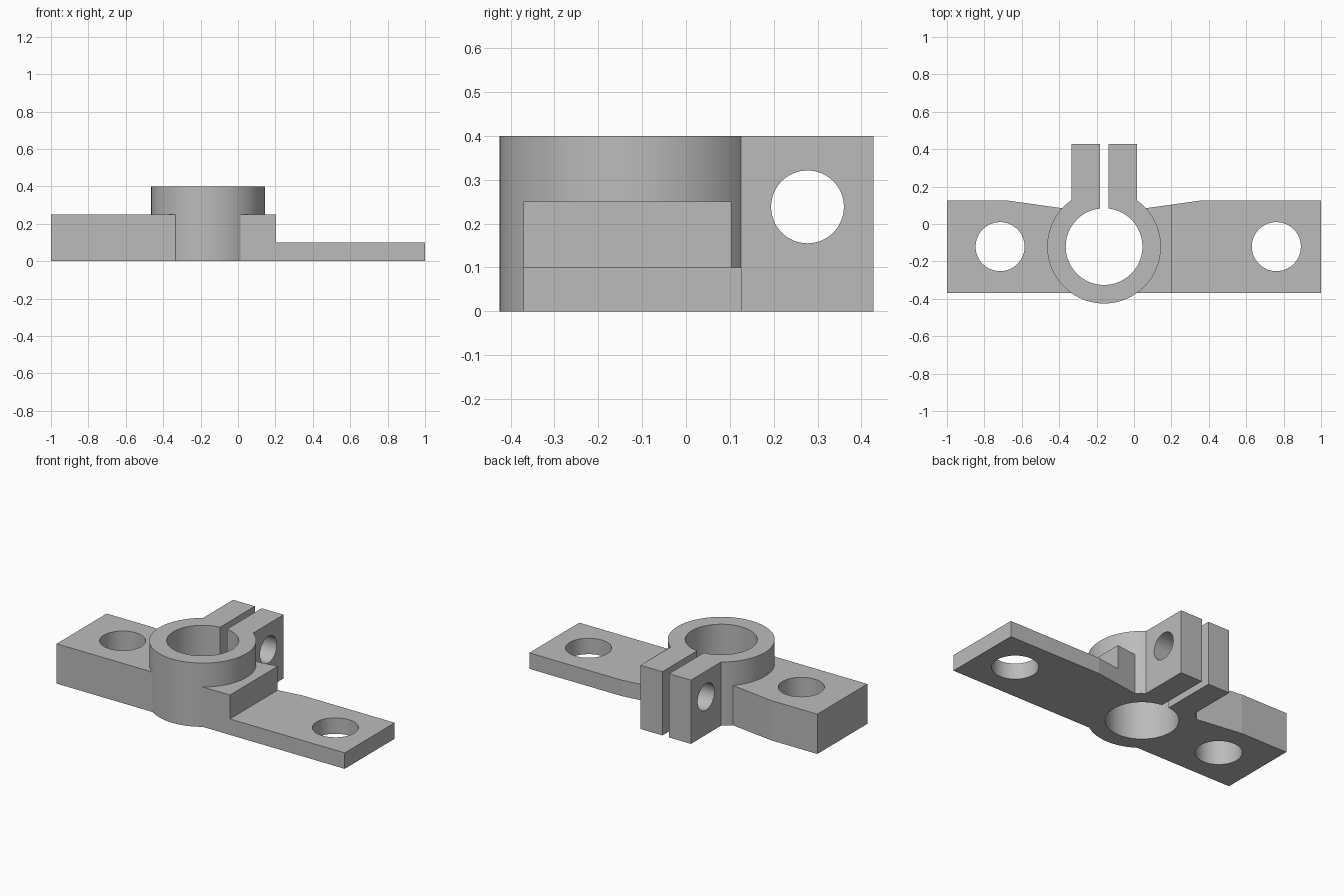
import bpy
import bmesh
import math
from mathutils import Matrix

default = bpy.data.objects.get("Cube")
if default:
    bpy.data.objects.remove(default, do_unlink=True)

metal = bpy.data.materials.new("grey metal")
metal.use_nodes = True
GREY = (0.5, 0.5, 0.5, 1)
metal.diffuse_color = GREY
metal.node_tree.nodes["Principled BSDF"].inputs["Base Color"].default_value = GREY

CX, CY = -0.16, -0.121      # clamp axis
BACK, FRONT = 0.126, -0.37  # bar edges
TOP, STEP, THIN = 0.4, 0.25, 0.1


def finish(name, bm):
    bmesh.ops.recalc_face_normals(bm, faces=bm.faces)
    mesh = bpy.data.meshes.new(name)
    bm.to_mesh(mesh)
    bm.free()
    mesh.materials.append(metal)
    obj = bpy.data.objects.new(name, mesh)
    bpy.context.collection.objects.link(obj)
    return obj


def prism(name, outline, z0, z1):
    """Extrude a plan outline upward from z0 to z1."""
    bm = bmesh.new()
    face = bm.faces.new([bm.verts.new((x, y, z0)) for x, y in outline])
    side = bmesh.ops.extrude_face_region(bm, geom=[face])["geom"]
    verts = [v for v in side if isinstance(v, bmesh.types.BMVert)]
    bmesh.ops.translate(bm, verts=verts, vec=(0, 0, z1 - z0))
    return finish(name, bm)


def box(name, x0, x1, y0, y1, z0, z1):
    return prism(name, [(x0, y0), (x1, y0), (x1, y1), (x0, y1)], z0, z1)


def cylinder(name, centre, radius, depth, along_x=False):
    bm = bmesh.new()
    turn = Matrix.Rotation(math.pi / 2, 4, "Y") if along_x else Matrix()
    bmesh.ops.create_cone(bm, cap_ends=True, segments=96, radius1=radius,
                          radius2=radius, depth=depth,
                          matrix=Matrix.Translation(centre) @ turn)
    return finish(name, bm)


def combine(body, other, operation):
    mod = body.modifiers.new(operation, "BOOLEAN")
    mod.operation = operation
    mod.solver = "EXACT"
    mod.object = other
    bpy.context.view_layer.objects.active = body
    bpy.ops.object.modifier_apply(modifier=mod.name)
    bpy.data.objects.remove(other, do_unlink=True)


# Round clamp collar
bracket = cylinder("clamp_bracket", (CX, CY, TOP / 2), 0.304, TOP)

# Thick arm, short shoulder and thin arm, tapered towards the collar
parts = [
    prism("thick_arm", [(-1, FRONT), (CX, FRONT), (CX, 0.053),
                        (-0.68, BACK), (-1, BACK)], 0, STEP),
    prism("thin_arm", [(CX, FRONT), (1, FRONT), (1, BACK),
                       (0.36, BACK), (CX, 0.053)], 0, THIN),
    prism("shoulder", [(CX, FRONT), (0.203, FRONT), (0.203, 0.104),
                       (CX, 0.053)], 0, STEP),
    # Pair of clamping ears, later split by the slot
    box("ears", -0.333, 0.017, CY, 0.427, 0, TOP),
]
for part in parts:
    combine(bracket, part, "UNION")

# Bore, clamping slot, mounting holes and bolt hole
cutters = [
    cylinder("bore", (CX, CY, TOP / 2), 0.205, 1),
    box("slot", -0.182, -0.135, CY, 1, -1, 1),
    cylinder("thick_arm_hole", (-0.716, CY, 0), 0.131, 1),
    cylinder("thin_arm_hole", (0.761, CY, 0), 0.131, 1),
    cylinder("bolt_hole", (CX, 0.277, 0.238), 0.083, 1, along_x=True),
]
for cutter in cutters:
    combine(bracket, cutter, "DIFFERENCE")

# Smooth round walls, crisp edges
bpy.ops.object.select_all(action="DESELECT")
bracket.select_set(True)
bpy.context.view_layer.objects.active = bracket
bpy.ops.object.shade_smooth_by_angle(angle=math.radians(6))
